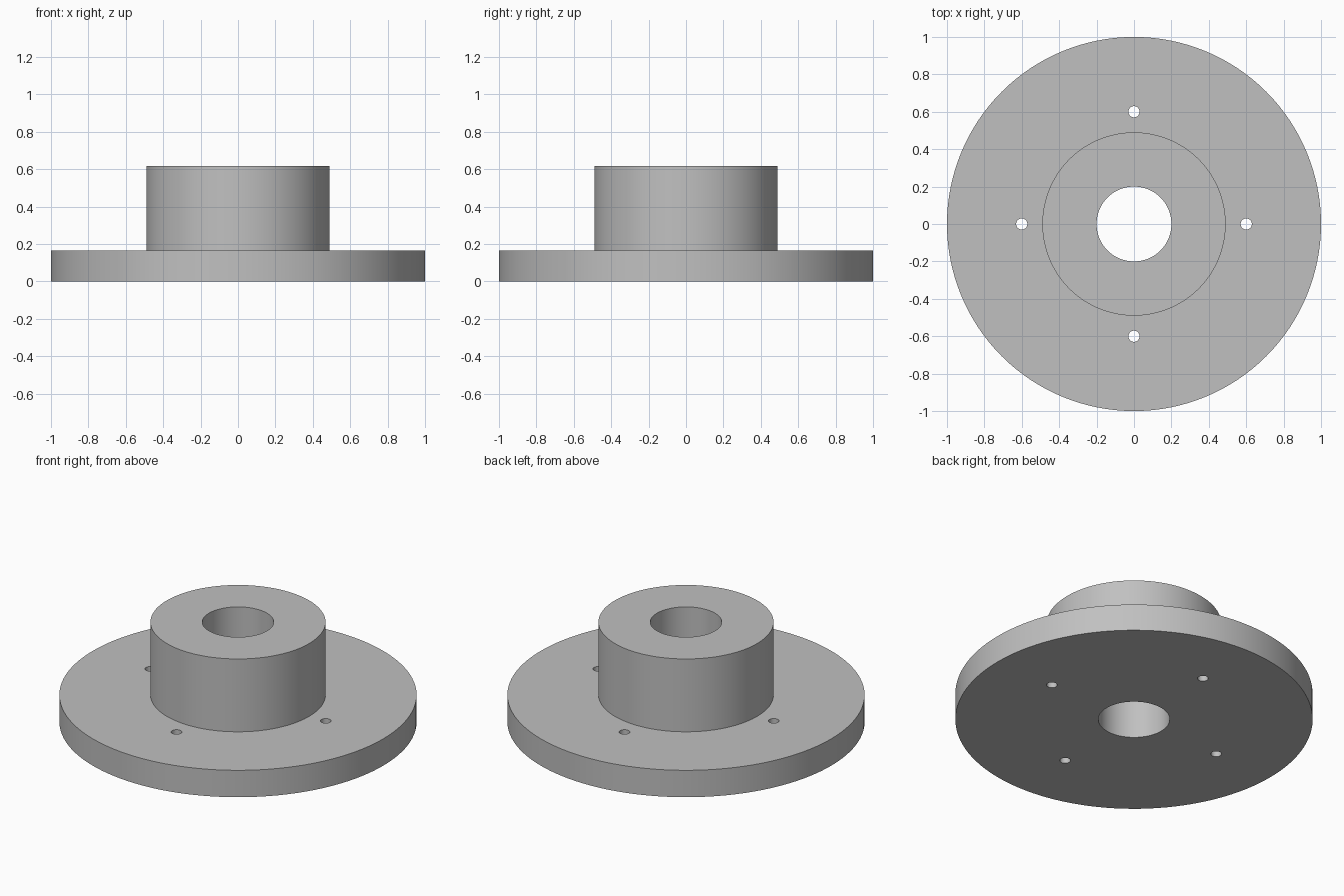
import bpy
import bmesh
from math import cos, sin, pi, radians

cube = bpy.data.objects.get("Cube")
if cube:
    bpy.data.objects.remove(cube, do_unlink=True)

SEGMENTS = 128
FLANGE_R, HUB_R, BORE_R = 1.0, 0.49, 0.2
FLANGE_TOP, HUB_TOP = 0.166, 0.616
BOLT_CIRCLE, BOLT_R = 0.6, 0.03

# Single grey metal
metal = bpy.data.materials.new("grey metal")
metal.use_nodes = True
grey = (0.53, 0.53, 0.53, 1)
metal.diffuse_color = grey
metal.node_tree.nodes["Principled BSDF"].inputs["Base Color"].default_value = grey


def add_object(name, bm):
    bmesh.ops.recalc_face_normals(bm, faces=bm.faces)
    mesh = bpy.data.meshes.new(name)
    bm.to_mesh(mesh)
    bm.free()
    mesh.materials.append(metal)
    obj = bpy.data.objects.new(name, mesh)
    bpy.context.collection.objects.link(obj)
    return obj


def lathe(name, profile):
    """Revolve a closed (radius, height) profile around z."""
    bm = bmesh.new()
    rings = []
    for i in range(SEGMENTS):
        a = 2 * pi * i / SEGMENTS
        rings.append([bm.verts.new((r * cos(a), r * sin(a), z)) for r, z in profile])
    n = len(profile)
    for i, ring in enumerate(rings):
        after = rings[(i + 1) % SEGMENTS]
        for j in range(n):
            k = (j + 1) % n
            bm.faces.new((ring[j], after[j], after[k], ring[k]))
    return add_object(name, bm)


# Flange, hub and bore as one turned piece
body = lathe("flanged_hub", [
    (BORE_R, 0), (FLANGE_R, 0), (FLANGE_R, FLANGE_TOP),
    (HUB_R, FLANGE_TOP), (HUB_R, HUB_TOP), (BORE_R, HUB_TOP),
])

# Four bolt hole cutters on the bolt circle
bm = bmesh.new()
for i in range(4):
    a = i * pi / 2
    made = bmesh.ops.create_cone(bm, cap_ends=True, segments=32,
                                 radius1=BOLT_R, radius2=BOLT_R, depth=1)
    bmesh.ops.translate(bm, verts=made["verts"],
                        vec=(BOLT_CIRCLE * cos(a), BOLT_CIRCLE * sin(a), 0))
cutter = add_object("bolt_hole_cutter", bm)
cutter.hide_render = True

# Drill the holes and drop the cutter
drill = body.modifiers.new("bolt holes", "BOOLEAN")
drill.operation = "DIFFERENCE"
drill.solver = "EXACT"
drill.object = cutter
bpy.ops.object.select_all(action="DESELECT")
bpy.context.view_layer.objects.active = body
body.select_set(True)
bpy.ops.object.modifier_apply(modifier=drill.name)
bpy.data.objects.remove(cutter, do_unlink=True)

# Smooth walls, sharp rims
bpy.ops.object.shade_smooth_by_angle(angle=radians(30))
